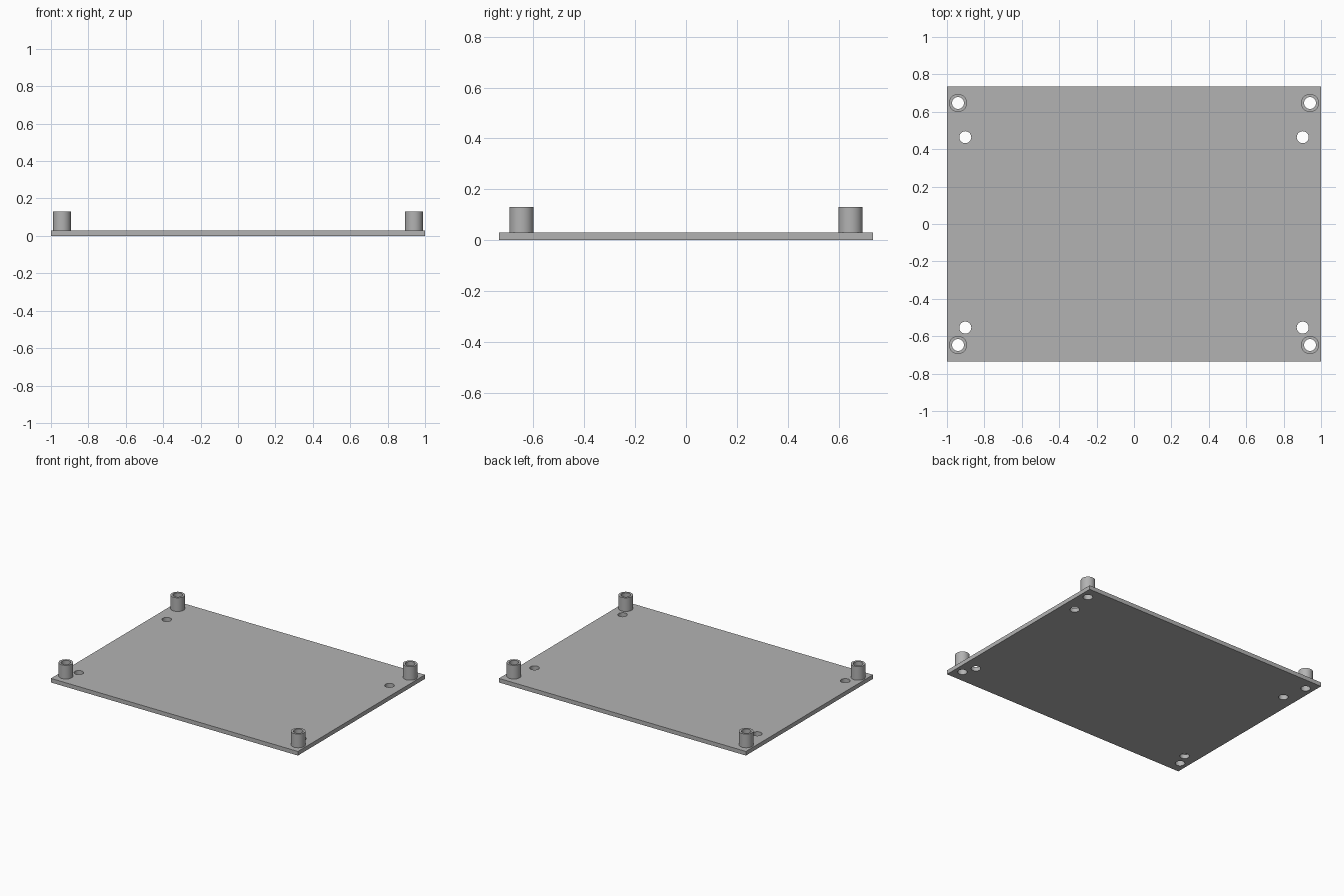
import bpy, math

default = bpy.data.objects.get("Cube")
if default:
    bpy.data.objects.remove(default, do_unlink=True)

HALF_X, HALF_Y = 1.0, 0.735
PLATE_TOP, POST_TOP = 0.03, 0.13
POST_R, BORE_R, HOLE_R = 0.048, 0.032, 0.032
POST_X, POST_Y = 0.941, 0.647
HOLE_X, HOLE_BACK, HOLE_FRONT = 0.902, 0.464, -0.554

grey = bpy.data.materials.new("grey_plastic")
grey.use_nodes = True
colour = (0.45, 0.45, 0.45, 1)
grey.diffuse_color = colour
grey.node_tree.nodes["Principled BSDF"].inputs["Base Color"].default_value = colour


def cylinder(name, radius, x, y, low, high):
    bpy.ops.mesh.primitive_cylinder_add(
        vertices=48, radius=radius, depth=high - low, location=(x, y, (low + high) / 2))
    obj = bpy.context.object
    obj.name = name
    obj.data.materials.append(grey)
    return obj


def cut(target, cutter):
    mod = target.modifiers.new("hole", "BOOLEAN")
    mod.operation = "DIFFERENCE"
    mod.solver = "EXACT"
    mod.object = cutter
    bpy.context.view_layer.objects.active = target
    bpy.ops.object.modifier_apply(modifier=mod.name)


def smooth(obj):
    bpy.ops.object.select_all(action="DESELECT")
    obj.select_set(True)
    bpy.context.view_layer.objects.active = obj
    bpy.ops.object.shade_smooth_by_angle(angle=math.radians(30))


# Base plate
bpy.ops.mesh.primitive_cube_add(size=1, location=(0, 0, PLATE_TOP / 2))
plate = bpy.context.object
plate.name = "base_plate"
plate.scale = (2 * HALF_X, 2 * HALF_Y, PLATE_TOP)
bpy.ops.object.transform_apply(location=False, rotation=False, scale=True)
plate.data.materials.append(grey)

# Hollow corner posts, bored through the plate, and mounting holes beside them
for side, sx in (("left", 1), ("right", -1)):
    for end, sy, hole_y in (("front", -1, HOLE_FRONT), ("back", 1, HOLE_BACK)):
        x, y = sx * POST_X, sy * POST_Y
        post = cylinder(f"{end}_{side}_post", POST_R, x, y, PLATE_TOP, POST_TOP)
        bore = cylinder("bore_cutter", BORE_R, x, y, -0.1, 0.3)
        hole = cylinder("hole_cutter", HOLE_R, sx * HOLE_X, hole_y, -0.1, 0.3)
        cut(post, bore)
        cut(plate, bore)
        cut(plate, hole)
        for cutter in (bore, hole):
            bpy.data.objects.remove(cutter, do_unlink=True)
        smooth(post)

smooth(plate)
